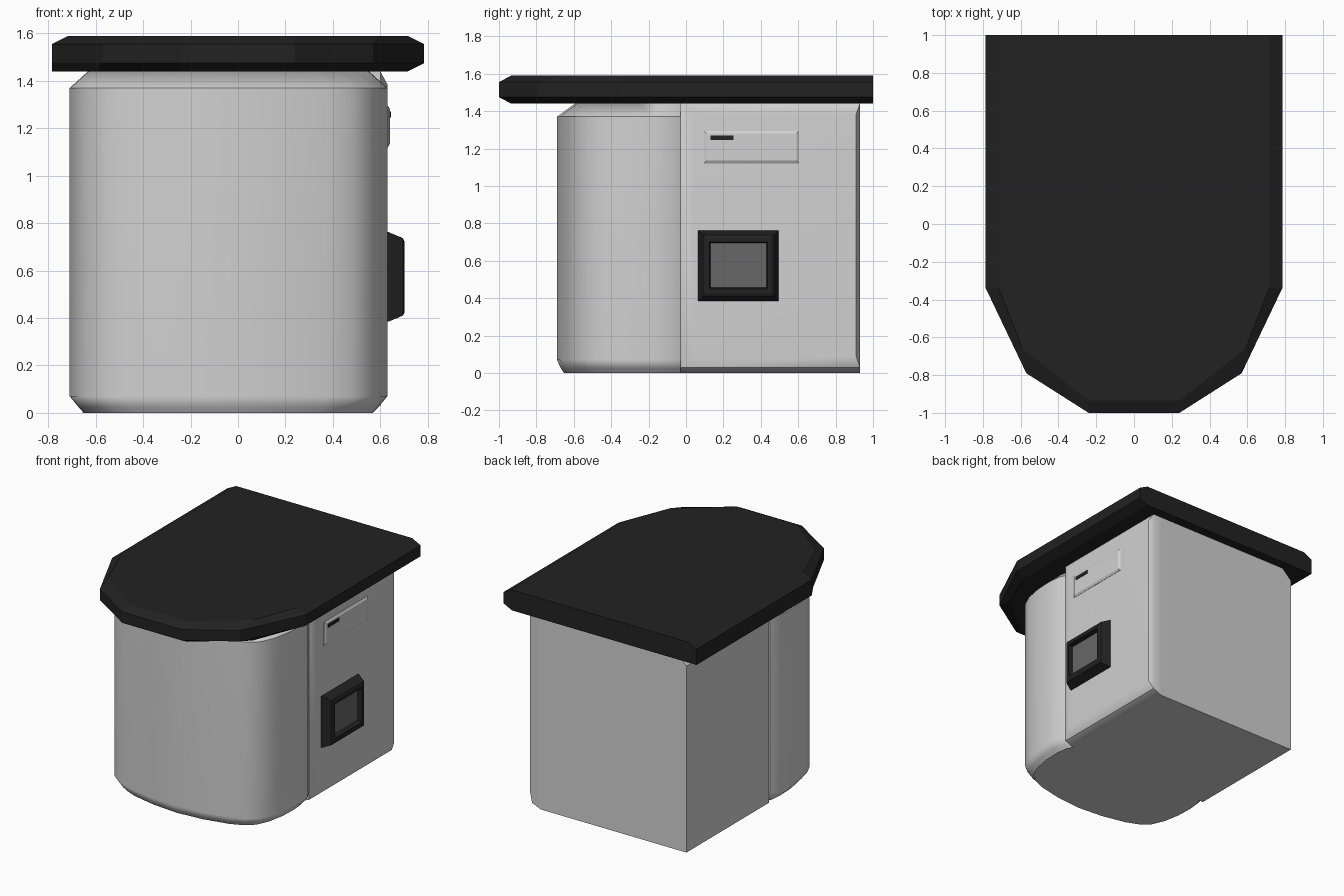
import bpy, bmesh, math

if "Cube" in bpy.data.objects:
    bpy.data.objects.remove(bpy.data.objects["Cube"])


def material(name, value):
    m = bpy.data.materials.new(name)
    m.diffuse_color = (value, value, value, 1)
    m.use_nodes = True
    m.node_tree.nodes["Principled BSDF"].inputs["Base Color"].default_value = m.diffuse_color
    return m


SHELL = material("light grey plastic", 0.64)
BLACK = material("black plastic", 0.016)
GLASS = material("grey screen", 0.135)


def loft(name, rings, mat, smooth=None, end_mat=None):
    """Skin a stack of equal-length rings, closing both ends."""
    bm = bmesh.new()
    loops = [[bm.verts.new(p) for p in ring] for ring in rings]
    n = len(loops[0])
    for a, b in zip(loops, loops[1:]):
        for i in range(n):
            j = (i + 1) % n
            bm.faces.new((a[i], a[j], b[j], b[i]))
    bm.faces.new(loops[0][::-1])
    end = bm.faces.new(loops[-1])
    if end_mat:
        end.material_index = 1
    bmesh.ops.recalc_face_normals(bm, faces=bm.faces[:])
    me = bpy.data.meshes.new(name)
    bm.to_mesh(me)
    bm.free()
    for m in (mat, end_mat):
        if m:
            me.materials.append(m)
    if smooth:
        me.shade_smooth()
        me.set_sharp_from_angle(angle=math.radians(smooth))
    ob = bpy.data.objects.new(name, me)
    bpy.context.collection.objects.link(ob)
    if smooth:
        ob.modifiers.new("weighted normals", 'WEIGHTED_NORMAL').keep_sharp = True
    return ob


def rect_x(x, y0, y1, z0, z1):
    """Rectangle facing sideways at a given x."""
    return [(x, y0, z0), (x, y1, z0), (x, y1, z1), (x, y0, z1)]


# Lid: half outline mirrored, chamfered at top and bottom
OUTER = [(0.785, 1), (0.785, -0.34), (0.57, -0.79), (0.24, -1)]
INNER = [(0.715, 1), (0.715, -0.34), (0.59, -0.66), (0.24, -0.935)]


def lid_ring(right, left, z):
    return [(x, y, z) for x, y in right] + [(-x, y, z) for x, y in reversed(left)]


lower_left = OUTER[:2] + INNER[2:]      # left side keeps a square lower edge
loft("lid", [lid_ring(INNER, lower_left, 1.44), lid_ring(OUTER, OUTER, 1.475),
             lid_ring(OUTER, OUTER, 1.555), lid_ring(INNER, INNER, 1.59)], BLACK)

# Rounded front housing, symmetric about x = -0.04
CURVE = [(0.63, -0.02), (0.66, -0.08), (0.67, -0.17), (0.665, -0.3), (0.64, -0.43),
         (0.595, -0.53), (0.52, -0.59), (0.42, -0.63), (0.22, -0.672)]
CX = -0.04


def front_ring(z, sx, sy):
    half = [(x * sx, y * sy) for x, y in CURVE]
    return ([(CX + x, y, z) for x, y in half] + [(CX, -0.69 * sy, z)]
            + [(CX - x, y, z) for x, y in reversed(half)])


loft("front_housing", [front_ring(0, 0.91, 0.945), front_ring(0.025, 0.945, 0.97),
                       front_ring(0.07, 1, 1), front_ring(1.37, 1, 1),
                       front_ring(1.44, 0.885, 0.86)], SHELL, 40)

# Rear housing with a softly raised right panel
loft("rear_housing", [rect_x(-0.655, -0.03, 0.93, 0, 1.37),
                      rect_x(-0.58, -0.03, 0.93, 0, 1.44),
                      rect_x(0.53, -0.03, 0.93, 0, 1.44),
                      rect_x(0.6, -0.03, 0.93, 0.03, 1.44),
                      rect_x(0.63, 0.04, 0.91, 0.09, 1.385)], SHELL, 40)

# Slot plate and its dark opening
loft("slot_plate", [rect_x(0.62, 0.095, 0.605, 1.12, 1.295),
                    rect_x(0.632, 0.095, 0.605, 1.12, 1.295),
                    rect_x(0.641, 0.11, 0.59, 1.135, 1.28)], SHELL)
loft("slot_opening", [rect_x(0.635, 0.13, 0.255, 1.245, 1.27),
                      rect_x(0.645, 0.13, 0.255, 1.245, 1.27)], BLACK)

# Screen: tapered black frame with a recessed grey face
loft("screen_frame", [rect_x(0.62, 0.065, 0.495, 0.385, 0.762),
                      rect_x(0.635, 0.065, 0.495, 0.385, 0.762),
                      rect_x(0.695, 0.09, 0.47, 0.41, 0.737),
                      rect_x(0.703, 0.105, 0.455, 0.425, 0.722),
                      rect_x(0.703, 0.125, 0.435, 0.45, 0.7),
                      rect_x(0.67, 0.13, 0.43, 0.458, 0.694)], BLACK, None, GLASS)
